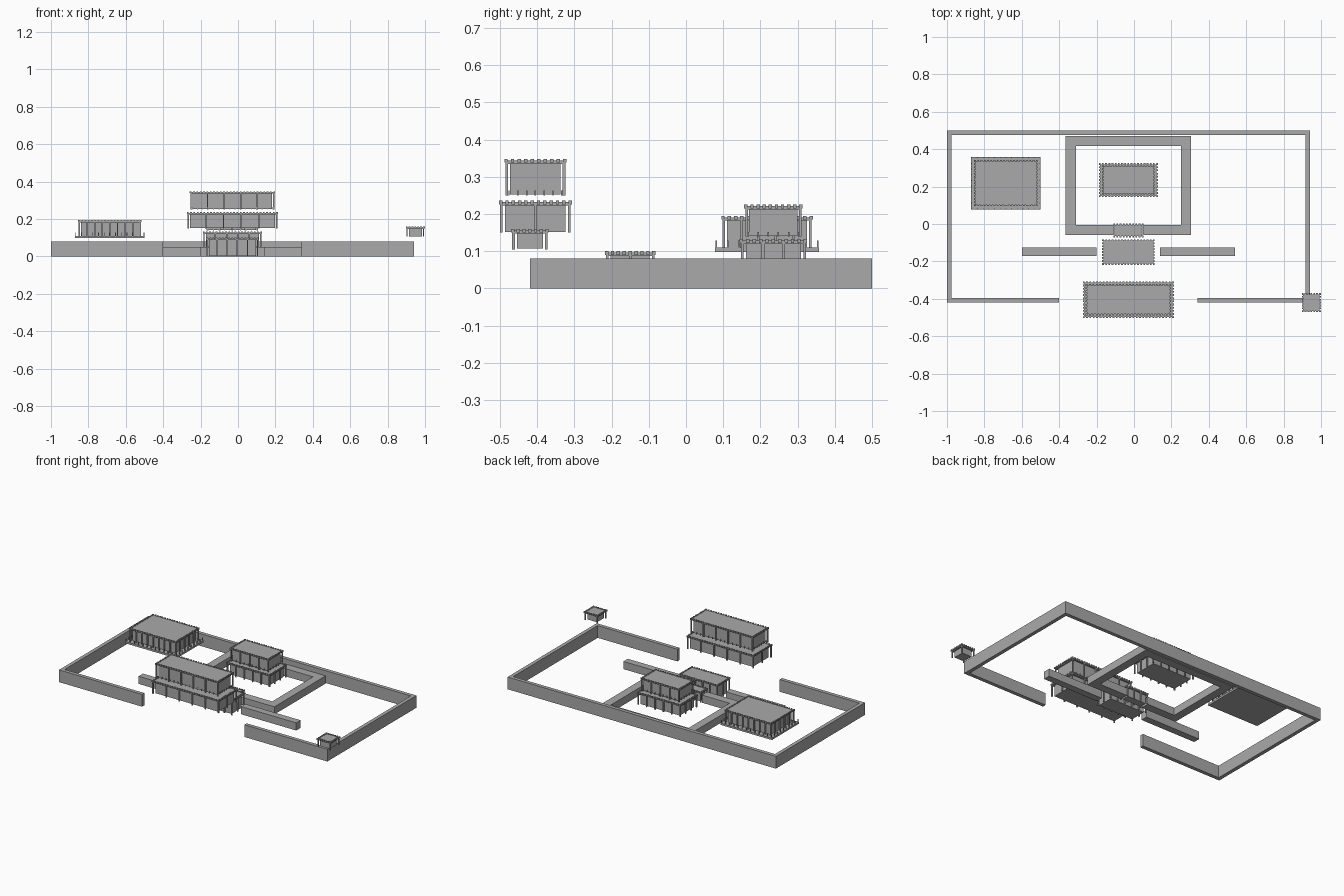
import bpy, bmesh
from mathutils import Matrix, Vector

cube = bpy.data.objects.get("Cube")
if cube:
    bpy.data.objects.remove(cube)

stone = bpy.data.materials.new("plain_grey")
stone.use_nodes = True
grey = (0.4, 0.4, 0.4, 1)
stone.diffuse_color = grey
stone.node_tree.nodes["Principled BSDF"].inputs["Base Color"].default_value = grey


def boxes(name, items):
    """One object made of boxes, each given as (x0, x1, y0, y1, z0, z1)."""
    bm = bmesh.new()
    for x0, x1, y0, y1, z0, z1 in items:
        size = Vector((x1 - x0, y1 - y0, z1 - z0))
        mid = Vector((x0 + x1, y0 + y1, z0 + z1)) / 2
        bmesh.ops.create_cube(bm, size=1, matrix=Matrix.Translation(mid) @ Matrix.Diagonal(size).to_4x4())
    mesh = bpy.data.meshes.new(name)
    bm.to_mesh(mesh)
    bm.free()
    mesh.materials.append(stone)
    obj = bpy.data.objects.new(name, mesh)
    bpy.context.collection.objects.link(obj)


def around(cx, cy, w, d, nx, ny):
    """Evenly spaced points on the edge of a rectangle."""
    pts = set()
    for i in range(nx):
        for s in (-1, 1):
            pts.add((round(cx - w / 2 + w * i / (nx - 1), 5), round(cy + s * d / 2, 5)))
    for j in range(ny):
        for s in (-1, 1):
            pts.add((round(cx + s * w / 2, 5), round(cy - d / 2 + d * j / (ny - 1), 5)))
    return sorted(pts)


def posts(name, pts, size, z0, z1):
    h = size / 2
    boxes(name, [(x - h, x + h, y - h, y + h, z0, z1) for x, y in pts])


def block(cx, cy, w, d, z0, z1):
    return (cx - w / 2, cx + w / 2, cy - d / 2, cy + d / 2, z0, z1)


def tier(name, cx, cy, w, d, z0, z1, nx, ny, inset=0.03, rail=False):
    """A storey: walled body, columns, flat roof with tile ends, optional railing."""
    body_w, body_d = w - inset, d - inset
    boxes(name + "_body", [block(cx, cy, body_w, body_d, z0 + 0.002, z1 - 0.006)])
    boxes(name + "_roof", [block(cx, cy, w - 0.012, d - 0.012, z1 - 0.013, z1 - 0.004)])
    posts(name + "_columns", around(cx, cy, w - 0.012, d - 0.012, nx, ny), 0.007, z0, z1 - 0.008)
    tiles = around(cx, cy, w - 0.008, d - 0.008, round(w / 0.018) + 1, round(d / 0.018) + 1)
    posts(name + "_tile_ends", tiles, 0.009, z1 - 0.010, z1)
    if rail:
        rails = around(cx, cy, body_w + 0.006, body_d + 0.006, round(w / 0.03) + 1, round(d / 0.03) + 1)
        posts(name + "_railing_posts", rails, 0.004, z0, z0 + 0.013)


# Outer wall, open at the front
H, T = 0.08, 0.024
L, R, F, B = -1.0, 0.94, -0.42, 0.5
boxes("outer_wall", [
    (L, R, B - T, B, 0, H),
    (L, L + T, F, B - T, 0, H),
    (R - T, R, F, B - T, 0, H),
    (L + T, -0.4, F, F + T, 0, H),
    (0.34, R - T, F, F + T, 0, H),
])

# Middle walls beside the inner gate
M = -0.03
boxes("middle_wall", [(-0.6, -0.2, -0.17, -0.125, 0, 0.05), (0.14, 0.54, -0.17, -0.125, 0, 0.05)])

# Courtyard gallery
l, r, f, b, t = -0.365, 0.305, -0.06, 0.47, 0.054
boxes("courtyard_gallery", [
    (l, r, b - t, b, 0, 0.05),
    (l, l + t, f, b - t, 0, 0.05),
    (r - t, r, f, b - t, 0, 0.05),
    (l + t, M - 0.08, f, f + t, 0, 0.05),
    (M + 0.08, r - t, f, f + t, 0, 0.05),
])

# Main gate
tier("main_gate_lower", M, -0.405, 0.485, 0.195, 0.15, 0.236, 6, 3, 0.032)
tier("main_gate_upper", M, -0.405, 0.455, 0.166, 0.25, 0.348, 6, 2, rail=True)

# Great hall
tier("hall_lower", M, 0.235, 0.315, 0.18, 0.05, 0.132, 6, 4, 0.032)
tier("hall_upper", M, 0.235, 0.28, 0.156, 0.139, 0.225, 5, 2, 0.026, rail=True)

# Gates on the central path
tier("inner_gate", M, -0.15, 0.28, 0.135, 0, 0.10, 6, 3)
tier("courtyard_gate", M, -0.035, 0.16, 0.072, 0, 0.07, 4, 2, 0.026)

# Side hall on its platform
sx, sy = -0.685, 0.218
boxes("side_hall_platform", [block(sx, sy, 0.372, 0.28, 0.098, 0.11)])
tier("side_hall", sx, sy, 0.338, 0.245, 0.11, 0.195, 9, 6)
posts("side_hall_railing_posts", around(sx, sy, 0.364, 0.272, 13, 10), 0.004, 0.11, 0.128)

# Corner watchtower
tier("corner_tower", 0.948, -0.42, 0.1, 0.1, 0.105, 0.16, 2, 2)
